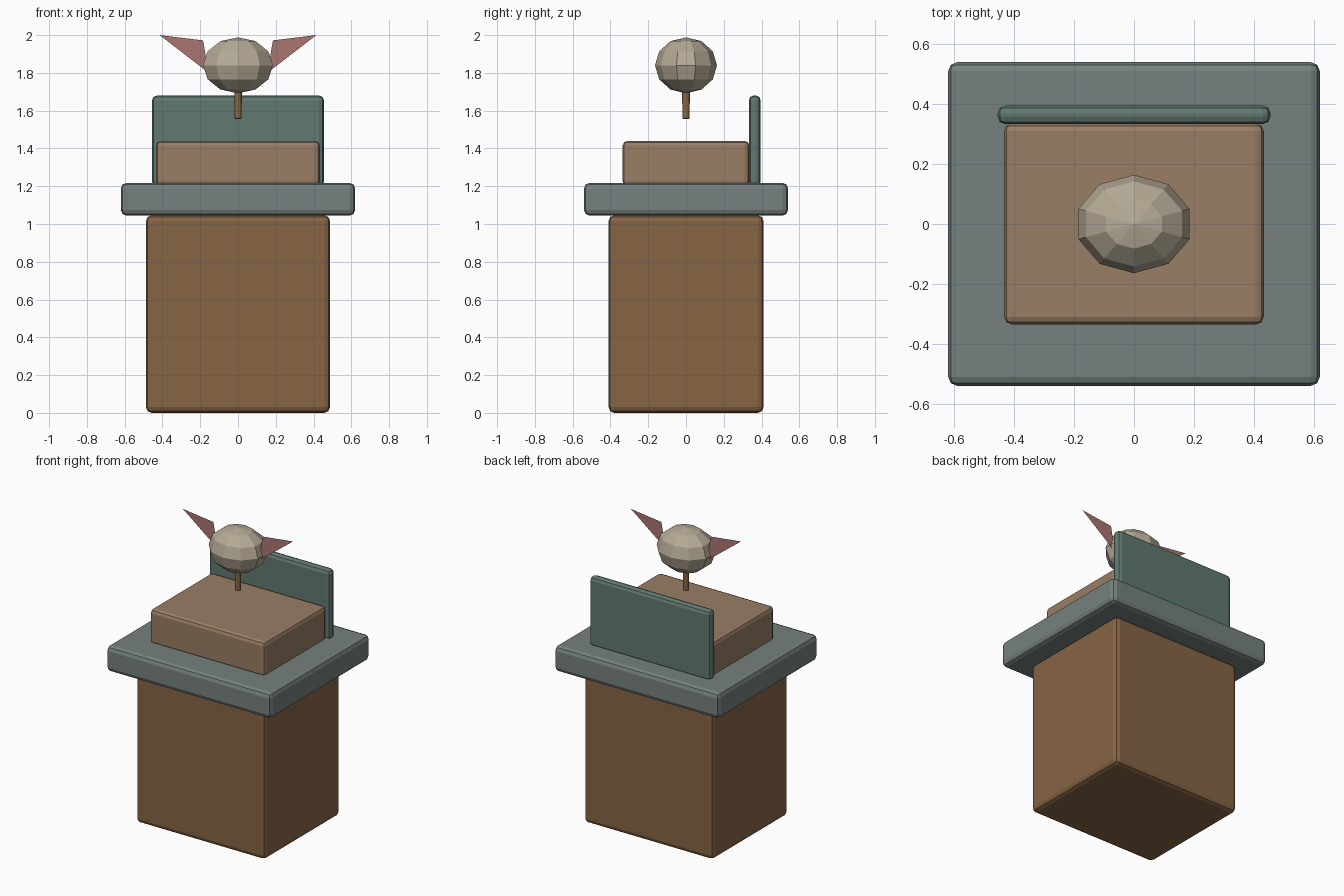
import bpy, bmesh
from mathutils import Matrix

if "Cube" in bpy.data.objects:
    bpy.data.objects.remove(bpy.data.objects["Cube"])


def material(name, rgb):
    m = bpy.data.materials.new(name)
    m.diffuse_color = (*rgb, 1)
    m.use_nodes = True
    m.node_tree.nodes["Principled BSDF"].inputs["Base Color"].default_value = m.diffuse_color
    return m


brown = material("brown", (0.24, 0.13, 0.06))
tan = material("tan", (0.32, 0.21, 0.13))
slate = material("slate", (0.18, 0.22, 0.21))
green = material("green", (0.12, 0.19, 0.165))
cream = material("cream", (0.46, 0.40, 0.30))
pink = material("pink", (0.40, 0.18, 0.17))


def add_object(name, bm, mat):
    mesh = bpy.data.meshes.new(name)
    bm.to_mesh(mesh)
    bm.free()
    mesh.materials.append(mat)
    ob = bpy.data.objects.new(name, mesh)
    bpy.context.collection.objects.link(ob)
    return ob


def block(name, x, y0, y1, z0, z1, bevel, mat):
    """Box spanning +-x, y0..y1, z0..z1 with softened edges."""
    bm = bmesh.new()
    bmesh.ops.create_cube(bm, size=1, matrix=Matrix.LocRotScale(
        (0, (y0 + y1) / 2, (z0 + z1) / 2), None, (2 * x, y1 - y0, z1 - z0)))
    ob = add_object(name, bm, mat)
    mod = ob.modifiers.new("soft_edges", 'BEVEL')
    mod.width, mod.segments = bevel, 2
    return ob


# Pedestal, slab, cushion and back panel
block("pedestal", 0.487, -0.41, 0.41, 0.0, 1.046, 0.03, brown)
block("slab", 0.62, -0.54, 0.54, 1.044, 1.218, 0.03, slate)
block("cushion", 0.433, -0.335, 0.335, 1.2, 1.44, 0.025, tan)
block("back_panel", 0.455, 0.333, 0.395, 1.2, 1.68, 0.025, green)

# Faceted head
bm = bmesh.new()
bmesh.ops.create_uvsphere(bm, u_segments=10, v_segments=6, radius=1,
                          matrix=Matrix.LocRotScale((0, 0, 1.84), None, (0.195, 0.164, 0.148)))
add_object("head", bm, cream)

# Short stem under the head
bm = bmesh.new()
bmesh.ops.create_cone(bm, cap_ends=True, segments=8, radius1=0.021, radius2=0.021,
                      depth=0.163, matrix=Matrix.Translation((0, 0, 1.6385)))
stem = add_object("stem", bm, brown)
mod = stem.modifiers.new("soft_edges", 'BEVEL')
mod.width, mod.segments = 0.006, 2

# Flat ears, mirrored across x
bm = bmesh.new()
bm.faces.new([bm.verts.new(p) for p in ((0.155, 0, 1.80), (0.415, 0, 2.0), (0.185, 0, 1.972))])
ears = add_object("ears", bm, pink)
ears.modifiers.new("mirror", 'MIRROR').use_mirror_merge = False
